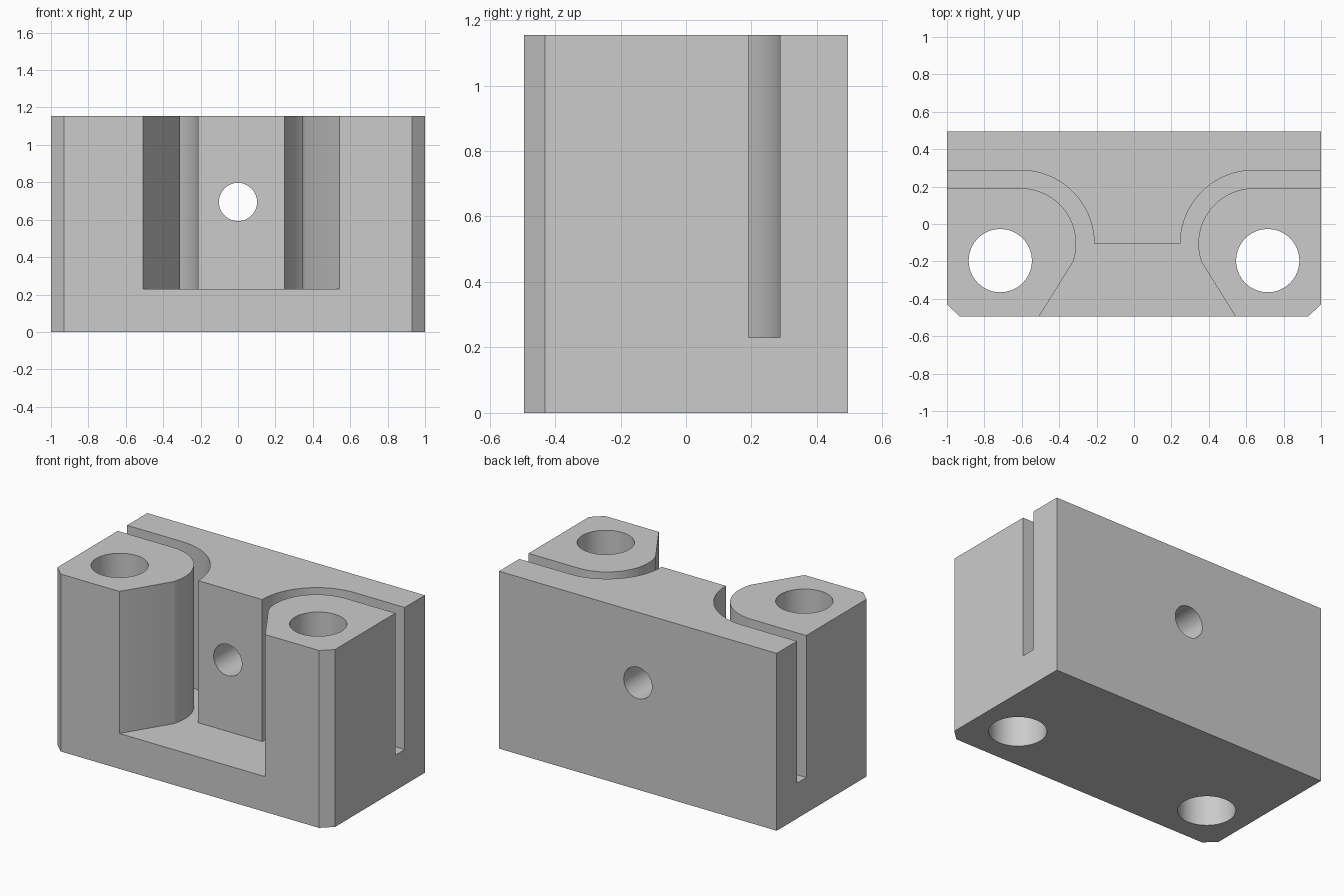
import bpy, bmesh, math

if "Cube" in bpy.data.objects:
    bpy.data.objects.remove(bpy.data.objects["Cube"])

HEIGHT = 1.155
FLOOR = 0.23      # bottom of the slot
DEPTH = 0.495     # half depth of the block


def prism(name, points, z0, z1):
    """Extrude a closed XY outline from z0 to z1."""
    bm = bmesh.new()
    face = bm.faces.new([bm.verts.new((x, y, z0)) for x, y in points])
    ext = bmesh.ops.extrude_face_region(bm, geom=[face])
    top = [v for v in ext["geom"] if isinstance(v, bmesh.types.BMVert)]
    bmesh.ops.translate(bm, verts=top, vec=(0, 0, z1 - z0))
    bmesh.ops.recalc_face_normals(bm, faces=bm.faces)
    mesh = bpy.data.meshes.new(name)
    bm.to_mesh(mesh)
    bm.free()
    obj = bpy.data.objects.new(name, mesh)
    bpy.context.collection.objects.link(obj)
    return obj


def arc(cx, cy, r, a0, a1, steps=28):
    angles = [math.radians(a0 + (a1 - a0) * i / steps) for i in range(steps + 1)]
    return [(cx + r * math.cos(a), cy + r * math.sin(a)) for a in angles]


def drill(name, location, radius, rotation=(0, 0, 0)):
    bpy.ops.mesh.primitive_cylinder_add(vertices=64, radius=radius, depth=3,
                                        location=location, rotation=rotation)
    bpy.context.object.name = name
    return bpy.context.object


def cut(target, cutter):
    mod = target.modifiers.new(cutter.name, 'BOOLEAN')
    mod.operation = 'DIFFERENCE'
    mod.solver = 'EXACT'
    mod.object = cutter
    bpy.context.view_layer.objects.active = target
    bpy.ops.object.modifier_apply(modifier=mod.name)
    bpy.data.objects.remove(cutter, do_unlink=True)


# Block with chamfered front corners
block = prism("clamp_block", [
    (-1, DEPTH), (-1, -0.43), (-0.93, -DEPTH),
    (0.93, -DEPTH), (1, -0.43), (1, DEPTH)], 0, HEIGHT)

# Front pocket with curved slots running out to both sides
LX, RX, CY = -0.605, 0.64, -0.105
slot = ([(-1.1, 0.287)]
        + arc(LX, CY, 0.392, 90, 0)
        + arc(RX, CY, 0.392, 180, 90)
        + [(1.1, 0.287), (1.1, 0.191)]
        + arc(RX, CY, 0.296, 90, 199)
        + [(0.605, -0.595), (-0.57, -0.595)]
        + arc(LX, CY, 0.296, -19, 90)
        + [(-1.1, 0.191)])
cut(block, prism("slot_cutter", slot, FLOOR, HEIGHT + 0.2))

# Vertical mounting holes
for side in (-1, 1):
    cut(block, drill("mount_hole", (side * 0.715, -0.196, HEIGHT / 2), 0.169))

# Cross hole through the rear wall
cut(block, drill("cross_hole", (0, 0, 0.695), 0.102, (math.pi / 2, 0, 0)))

# Single grey finish
grey = bpy.data.materials.new("grey")
grey.diffuse_color = (0.6, 0.6, 0.6, 1)
grey.use_nodes = True
grey.node_tree.nodes["Principled BSDF"].inputs["Base Color"].default_value = grey.diffuse_color
block.data.materials.clear()
block.data.materials.append(grey)

# Smooth curved walls, crisp edges
bpy.ops.object.select_all(action='DESELECT')
block.select_set(True)
bpy.context.view_layer.objects.active = block
bpy.ops.object.shade_smooth_by_angle(angle=math.radians(20))
